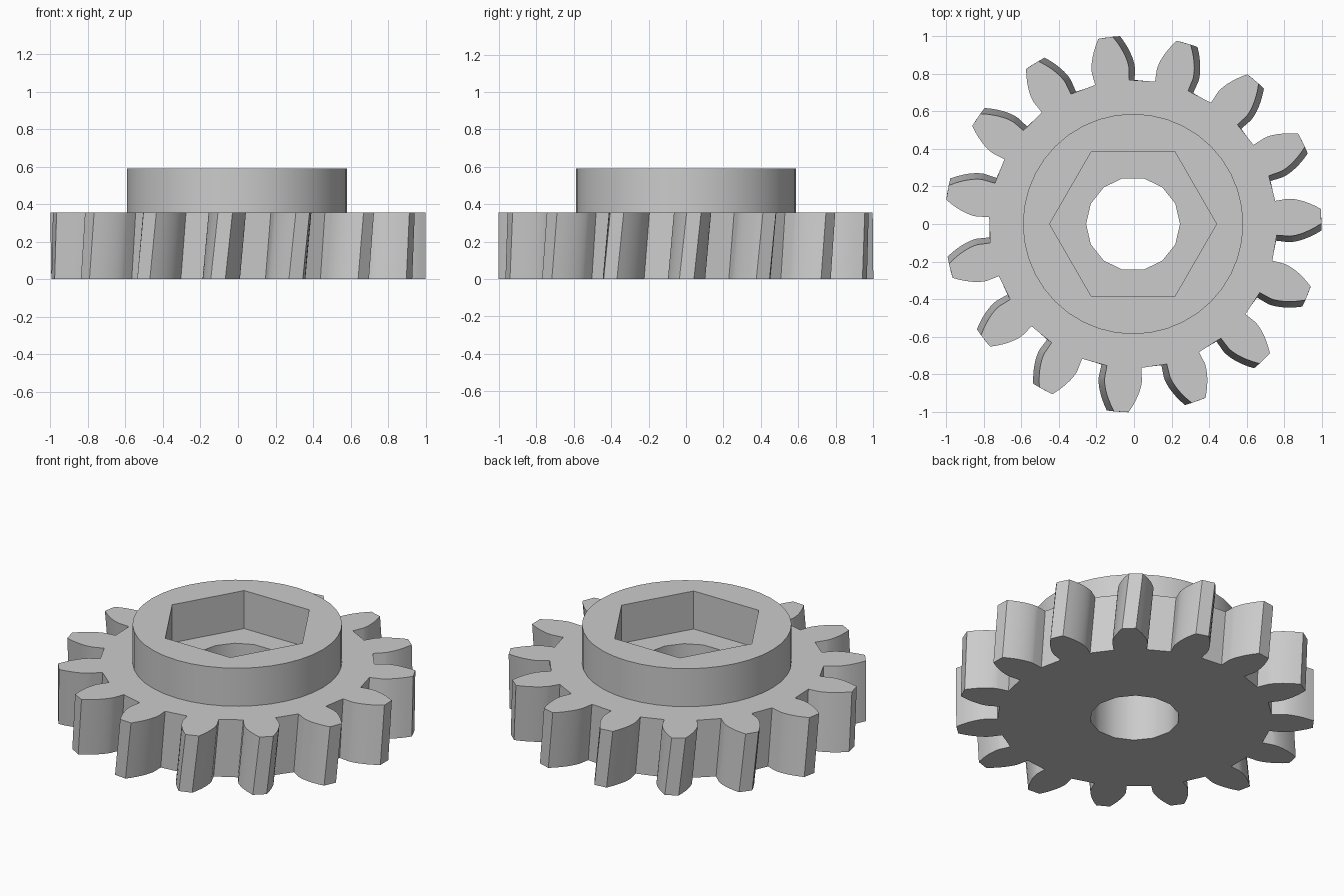
import bpy, bmesh
from math import sin, cos, tan, acos, sqrt, radians, pi, tau

if "Cube" in bpy.data.objects:
    bpy.data.objects.remove(bpy.data.objects["Cube"])

CENTRE_X = -0.005
TEETH = 15
TIP_R, PITCH_R, ROOT_R = 1.004, 0.886, 0.768
PRESSURE = radians(20)
BASE_R = PITCH_R * cos(PRESSURE)
GEAR_TOP, HUB_TOP = 0.355, 0.59
BOTTOM_TURN, TOP_TURN = radians(0.2), radians(2.4)   # helical twist


def involute(r):
    a = acos(min(1, BASE_R / r))
    return tan(a) - a


def polar(r, a):
    return CENTRE_X + r * cos(a), r * sin(a)


def polygon(r, sides):
    return [polar(r, tau * i / sides) for i in range(sides)]


def gear_outline(turn):
    # radial root, then involute flank, mirrored about each tooth's centre
    steps = 8
    radii = [ROOT_R] + [BASE_R + (TIP_R - BASE_R) * (i / steps) ** 1.5
                        for i in range(steps + 1)]
    half = [(r, pi / 2 / TEETH + involute(PITCH_R) - involute(r)) for r in radii]
    tooth = [(r, -a) for r, a in half] + [(r, a) for r, a in reversed(half)]
    return [polar(r, a + turn + tau * k / TEETH)
            for k in range(TEETH) for r, a in tooth]


bm = bmesh.new()


def ring(points, z):
    verts = [bm.verts.new((x, y, z)) for x, y in points]
    for i, v in enumerate(verts):
        bm.edges.new((v, verts[i - 1]))
    return verts


def wall(lower, upper):
    for i in range(len(lower)):
        bm.faces.new((lower[i - 1], lower[i], upper[i], upper[i - 1]))


def cap(outer, inner):
    edges = [bm.edges.get((loop[i - 1], loop[i]))
             for loop in (outer, inner) for i in range(len(loop))]
    bmesh.ops.triangle_fill(bm, use_beauty=True, edges=edges, normal=(0, 0, 1))


# Rings of the toothed disc, hub, hexagonal pocket and bore
teeth_low = ring(gear_outline(BOTTOM_TURN), 0)
teeth_high = ring(gear_outline(TOP_TURN), GEAR_TOP)
bore_low = ring(polygon(0.25, 14), 0)
bore_high = ring(polygon(0.25, 14), GEAR_TOP)
hub_low = ring(polygon(0.587, 40), GEAR_TOP)
hub_high = ring(polygon(0.587, 40), HUB_TOP)
hex_low = ring(polygon(0.445, 6), GEAR_TOP)
hex_high = ring(polygon(0.445, 6), HUB_TOP)

# Flat faces: underside, gear top, hub rim, pocket floor
for outer, inner in ((teeth_low, bore_low), (teeth_high, hub_low),
                     (hub_high, hex_high), (hex_low, bore_high)):
    cap(outer, inner)

# Upright faces
for lower, upper in ((teeth_low, teeth_high), (bore_low, bore_high),
                     (hub_low, hub_high), (hex_low, hex_high)):
    wall(lower, upper)

bmesh.ops.recalc_face_normals(bm, faces=bm.faces)
mesh = bpy.data.meshes.new("helical_gear")
bm.to_mesh(mesh)
bm.free()

# Single grey material
grey = bpy.data.materials.new("plain grey")
grey.use_nodes = True
colour = (0.6, 0.6, 0.6, 1)
grey.diffuse_color = colour
for node in grey.node_tree.nodes:
    if node.type == 'BSDF_PRINCIPLED':
        node.inputs["Base Color"].default_value = colour
mesh.materials.append(grey)

gear = bpy.data.objects.new("helical_gear", mesh)
bpy.context.collection.objects.link(gear)
bpy.ops.object.select_all(action='DESELECT')
gear.select_set(True)
bpy.context.view_layer.objects.active = gear
bpy.ops.object.shade_smooth_by_angle(angle=radians(30))
